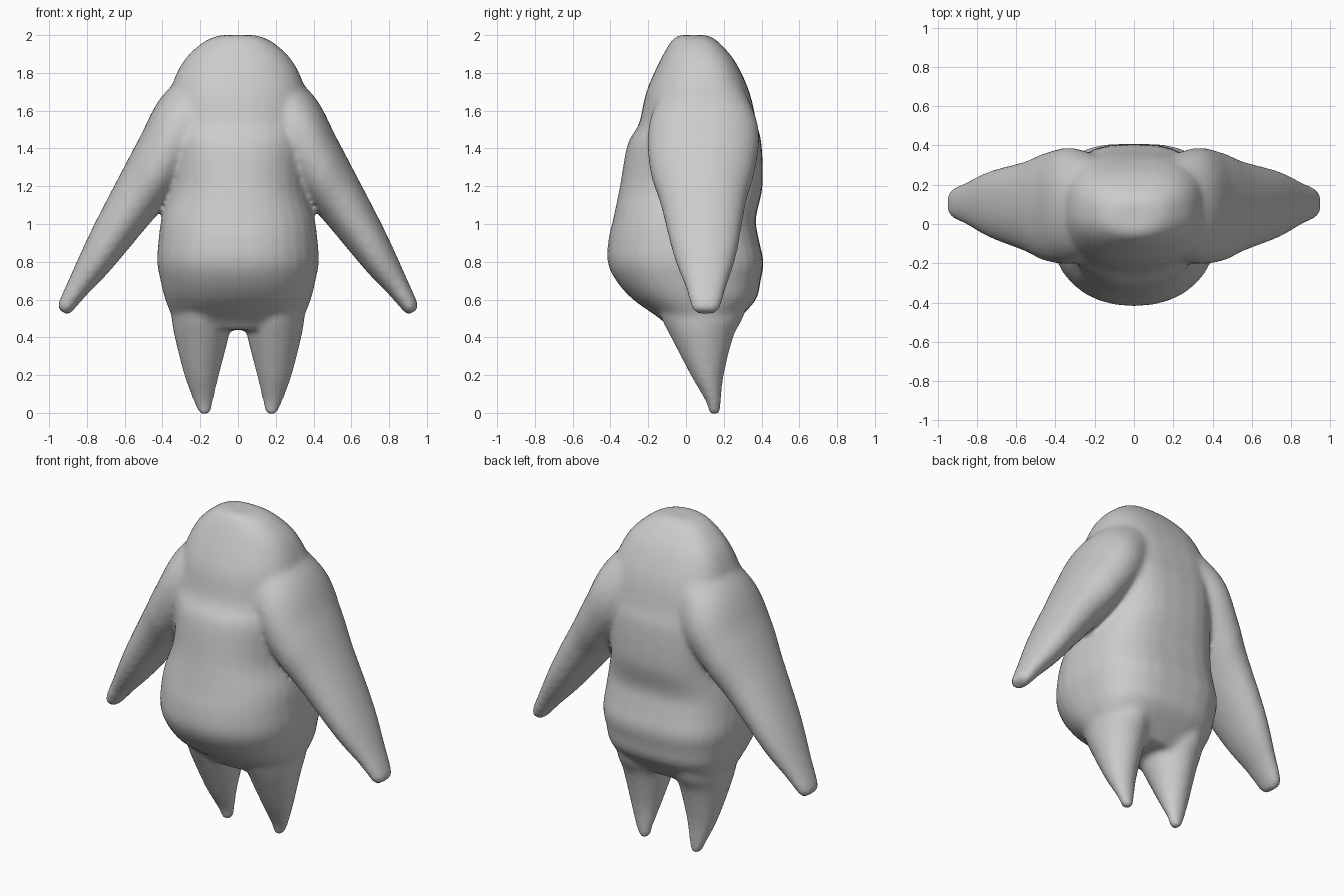
import bpy, bmesh, math
from mathutils import Vector

if "Cube" in bpy.data.objects:
    bpy.data.objects.remove(bpy.data.objects["Cube"])

SEG = 32   # points round each cross-section
SUB = 6    # interpolated rings between stations


def curve_through(rows):
    """Catmull-Rom interpolation of the station rows."""
    rows = [Vector(r) for r in rows]
    out = []
    for i in range(len(rows) - 1):
        p0, p1 = rows[max(i - 1, 0)], rows[i]
        p2, p3 = rows[i + 1], rows[min(i + 2, len(rows) - 1)]
        for s in range(SUB):
            t = s / SUB
            out.append(0.5 * (2 * p1 + (p2 - p0) * t + (2 * p0 - 5 * p1 + 4 * p2 - p3) * t * t
                              + (3 * p1 - p0 - 3 * p2 + p3) * t ** 3))
    return out + [rows[-1]]


def loft(bm, rows, side=1, front=2.0, back=2.0, widest=0.5):
    """Rows: outer x, outer z, inner x, inner z, front y, back y."""
    rings = []
    for ox, oz, ix, iz, y0, y1 in curve_through(rows):
        ym = y0 + (y1 - y0) * widest
        ring = []
        for k in range(SEG):
            a = 2 * math.pi * k / SEG
            c, s = math.cos(a), math.sin(a)
            e = 2 / (back if s > 0 else front)
            u = math.copysign(abs(c) ** e, c) * 0.5 + 0.5
            v = math.copysign(abs(s) ** e, s)
            y = ym + v * ((y1 - ym) if s > 0 else (ym - y0))
            ring.append(bm.verts.new((side * (ix + (ox - ix) * u), y, iz + (oz - iz) * u)))
        rings.append(ring)
    for r0, r1 in zip(rings, rings[1:]):
        for k in range(SEG):
            n = (k + 1) % SEG
            bm.faces.new((r0[k], r0[n], r1[n], r1[k]))
    bm.faces.new(rings[0])
    bm.faces.new(rings[-1])


bm = bmesh.new()

# Torso and head: height, half width, front y, back y
torso = [(2.0, .09, -.04, .11), (1.965, .18, -.08, .17), (1.86, .29, -.14, .26),
         (1.7, .36, -.21, .335), (1.53, .38, -.25, .375), (1.42, .37, -.31, .40),
         (1.2, .36, -.35, .405), (1.03, .405, -.385, .37), (.92, .42, -.41, .385),
         (.8, .428, -.415, .41), (.7, .41, -.37, .395), (.6, .385, -.28, .37),
         (.5, .34, -.14, .28), (.44, .28, -.08, .22)]
loft(bm, [(w, z, -w, z, a, b) for z, w, a, b in torso], front=2.2, back=2.9)

# Arms and legs, mirrored
arm = [(.18, 1.88, .02, 1.45, -.13, .30), (.40, 1.68, .20, 1.30, -.20, .385),
       (.52, 1.46, .355, 1.13, -.19, .365), (.62, 1.27, .47, 1.00, -.14, .32),
       (.775, .97, .68, .75, -.07, .27), (.885, .73, .80, .625, -.005, .215),
       (.95, .58, .88, .535, .03, .18), (.945, .545, .905, .52, .06, .15)]
leg = [(.36, .62, .02, .62, -.18, .34), (.352, .5, .035, .5, -.13, .30),
       (.335, .4, .05, .4, -.08, .25), (.285, .2, .10, .2, .025, .20),
       (.235, .06, .132, .06, .105, .185), (.21, .005, .145, .005, .12, .18),
       (.195, -.01, .16, -.01, .135, .165)]
for side in (1, -1):
    loft(bm, arm, side, front=2.1, back=2.1)
    loft(bm, leg, side, front=1.9, back=1.9)

bmesh.ops.recalc_face_normals(bm, faces=bm.faces)
mesh = bpy.data.meshes.new("body")
bm.to_mesh(mesh)
bm.free()
body = bpy.data.objects.new("body", mesh)
bpy.context.collection.objects.link(body)

# Single plain grey skin
skin = bpy.data.materials.new("light grey")
skin.diffuse_color = (0.6, 0.6, 0.6, 1)
skin.use_nodes = True
skin.node_tree.nodes["Principled BSDF"].inputs["Base Color"].default_value = skin.diffuse_color
mesh.materials.append(skin)

# Fuse the parts into one skin and soften the joints
fuse = body.modifiers.new("fuse", 'REMESH')
fuse.mode = 'VOXEL'
fuse.voxel_size = 0.016
fuse.use_smooth_shade = True
soften = body.modifiers.new("soften", 'SMOOTH')
soften.factor = 0.5
soften.iterations = 8
